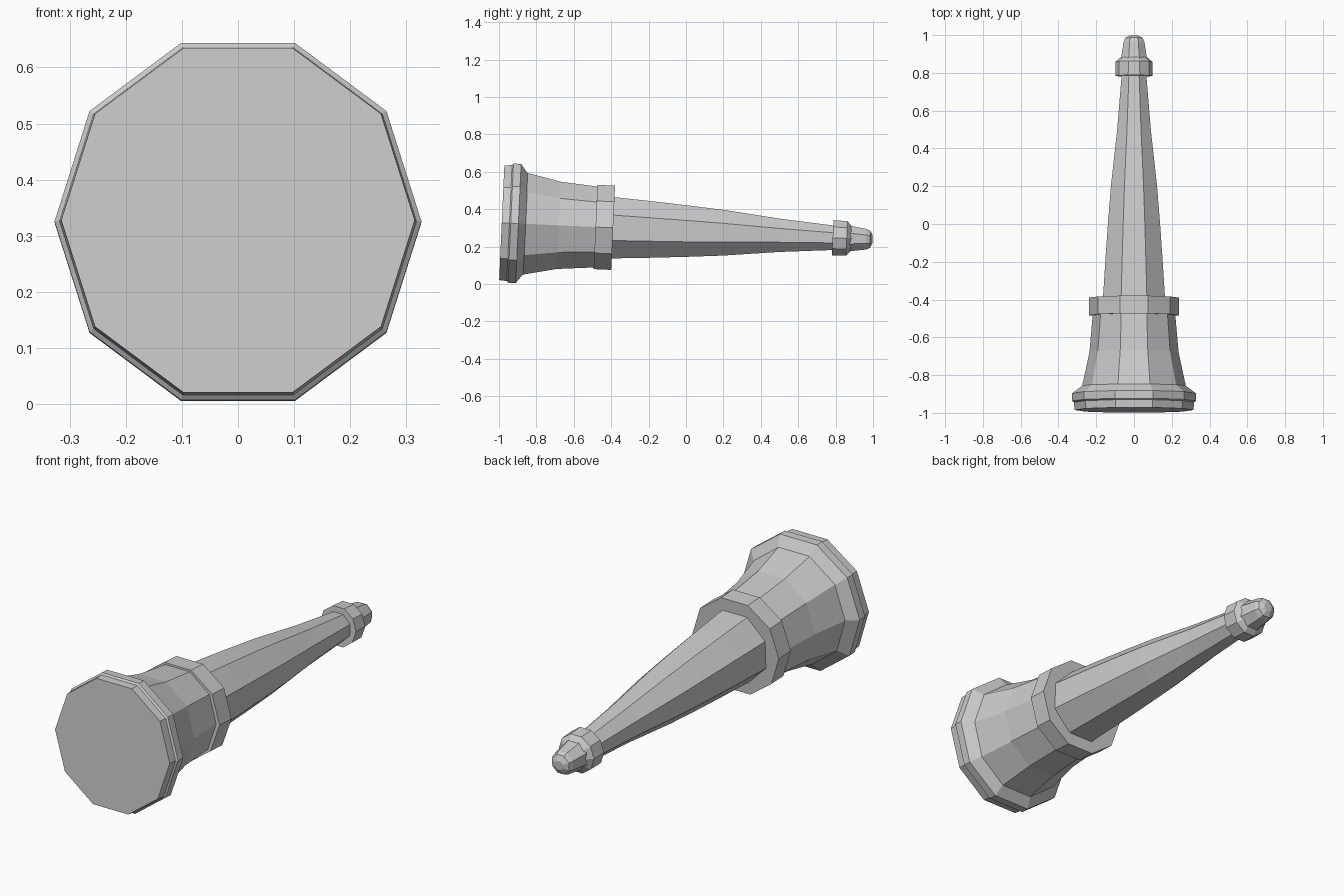
import bpy, bmesh
from math import sin, cos, pi, radians

if "Cube" in bpy.data.objects:
    bpy.data.objects.remove(bpy.data.objects["Cube"])

TILT = radians(-2.6)     # whole body dips slightly towards the tip
AXIS_Z = 0.283           # axis height at y = 0


def loft(name, profile, sides, zscale=1.0):
    """Polygonal rings along y; profile rows are (y, half width in x)."""
    phase = pi / sides if sides % 4 == 0 else 0.0   # flat face on top
    k = 1 / cos(phase)
    bm = bmesh.new()
    rings = []
    for y, r in profile:
        rings.append([bm.verts.new((r * k * cos(phase + 2 * pi * i / sides), y,
                                    r * k * zscale * sin(phase + 2 * pi * i / sides)))
                      for i in range(sides)])
    for a, b in zip(rings, rings[1:]):
        for i in range(sides):
            j = (i + 1) % sides
            bm.faces.new((a[i], a[j], b[j], b[i]))
    bm.faces.new(rings[0])
    bm.faces.new(rings[-1])
    bmesh.ops.recalc_face_normals(bm, faces=bm.faces)
    mesh = bpy.data.meshes.new(name)
    bm.to_mesh(mesh)
    bm.free()
    ob = bpy.data.objects.new(name, mesh)
    ob.location.z = AXIS_Z
    ob.rotation_euler.x = TILT
    bpy.context.collection.objects.link(ob)
    return ob


# Base plate and stepped flange
loft("base_flange", [(-0.986, 0.315), (-0.945, 0.318), (-0.938, 0.327),
                     (-0.897, 0.327), (-0.857, 0.274)], 10, 1.025)

# Flared lower body
loft("lower_body", [(-0.865, 0.276), (-0.68, 0.236), (-0.44, 0.215)], 10, 1.04)

# Middle collar
loft("middle_collar", [(-0.484, 0.237), (-0.39, 0.237)], 10)

# Eight-sided tapering barrel
loft("barrel", [(-0.44, 0.167), (-0.2, 0.152), (0.0, 0.138), (0.2, 0.122),
                (0.5, 0.089), (0.83, 0.062)], 8)

# Collar near the tip, sloping in at its front edge
loft("tip_collar", [(0.785, 0.099), (0.86, 0.097), (0.885, 0.068)], 10)

# Rounded tip
loft("tip", [(0.86, 0.072), (0.91, 0.063), (0.965, 0.055), (0.985, 0.046),
             (0.998, 0.022)], 8)
